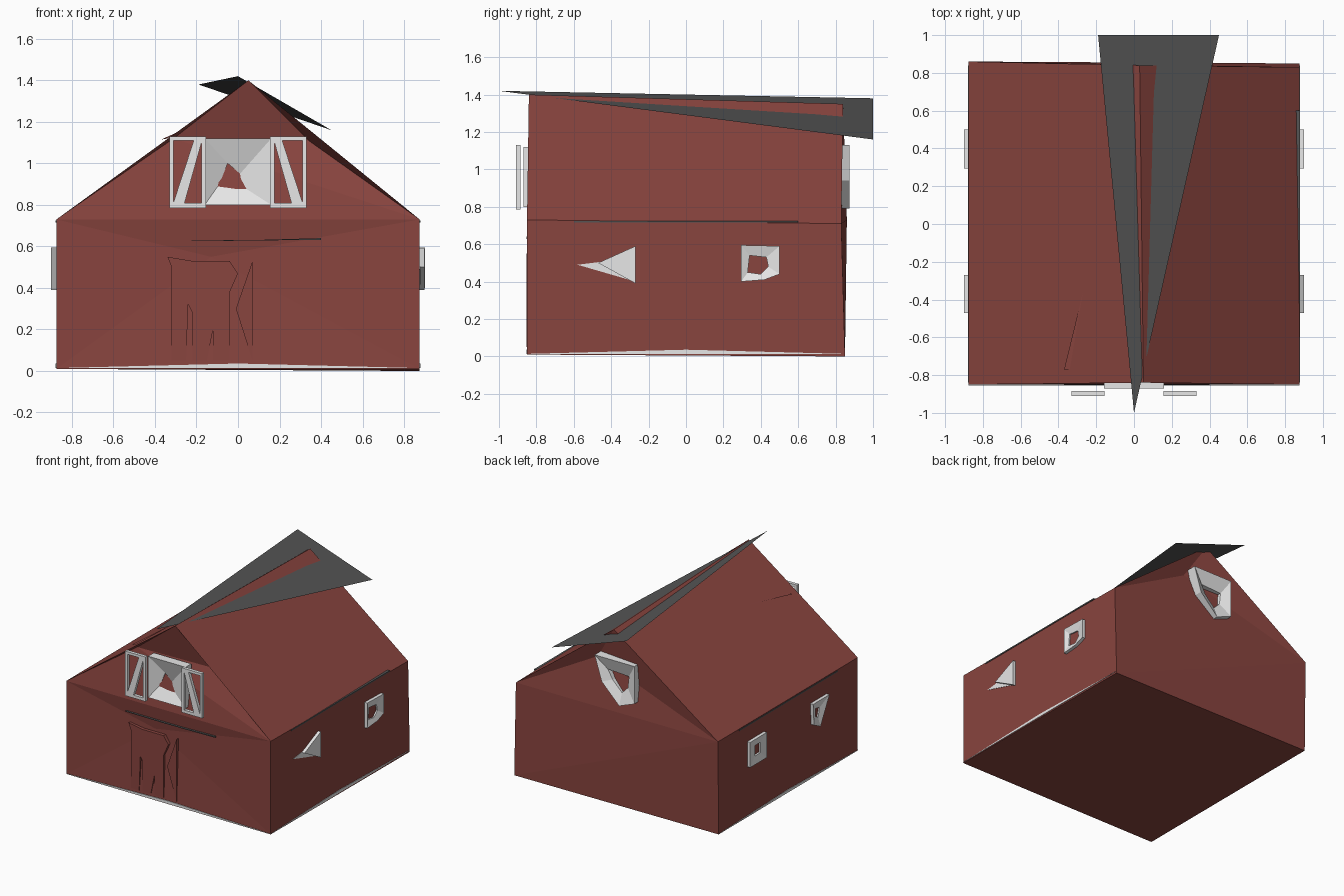
import bpy
import bmesh

cube = bpy.data.objects.get("Cube")
if cube:
    bpy.data.objects.remove(cube, do_unlink=True)


def material(name, rgb):
    m = bpy.data.materials.new(name)
    m.use_nodes = True
    m.diffuse_color = (*rgb, 1)
    m.node_tree.nodes["Principled BSDF"].inputs["Base Color"].default_value = (*rgb, 1)
    return m


RED = material("barn_red", (0.25, 0.058, 0.049))
WHITE = material("trim_white", (0.8, 0.8, 0.8))
GREY = material("roof_grey", (0.09, 0.09, 0.09))


def build(name, verts, faces, mat):
    bm = bmesh.new()
    vs = [bm.verts.new(v) for v in verts]
    for f in faces:
        bm.faces.new([vs[i] for i in f])
    bmesh.ops.recalc_face_normals(bm, faces=bm.faces)
    mesh = bpy.data.meshes.new(name)
    bm.to_mesh(mesh)
    bm.free()
    mesh.materials.append(mat)
    ob = bpy.data.objects.new(name, mesh)
    bpy.context.collection.objects.link(ob)
    return ob


# Wall placement: u along the wall, v up, d outwards
W, D, EAVE = 0.875, 0.85, 0.73
def front(u, v, d): return (u, -D - d, v)
def back(u, v, d): return (u, D - 0.01 + d, v)
def left(u, v, d): return (W + d, u, v)
def right(u, v, d): return (-W - d, u, v)


def loop_quads(a, b, n):
    return [(a + i, a + (i + 1) % n, b + (i + 1) % n, b + i) for i in range(n)]


def slab(name, place, pts, mat, d0=-0.02, d1=0.004):
    n = len(pts)
    verts = [place(u, v, d) for d in (d0, d1) for u, v in pts]
    faces = [tuple(range(n)), tuple(range(n, 2 * n))] + loop_quads(0, n, n)
    return build(name, verts, faces, mat)


def rect(u0, u1, v0, v1):
    return [(u0, v0), (u1, v0), (u1, v1), (u0, v1)]


def frame(name, place, outer, inner, skirt, rim, sunk):
    # Outer skirt, sloping funnel to the opening, and its inner lip
    n = len(outer)
    verts = [place(u, v, skirt) for u, v in outer]
    verts += [place(u, v, rim) for u, v in outer]
    verts += [place(u, v, sunk) for u, v in inner]
    verts += [place(u, v, skirt) for u, v in inner]
    faces = [f for k in range(3) for f in loop_quads(k * n, k * n + n, n)]
    return build(name, verts, faces, WHITE)


# Barn body with dented front and back walls
body = [
    (-W, -D, 0.01), (W, -D, 0.01), (W, D, 0), (-W, D, 0.01),
    (-W, -D, EAVE), (W, -D, EAVE), (W, 0.83, 0.71), (-W, 0.86, EAVE),
    (0.05, -0.84, 1.4), (0.03, 0.84, 1.35),
    (-0.13, -0.825, 0.55), (-0.31, -0.79, 1.12), (0.34, -0.75, 1.11),
    (0.2, 0.79, 1.08),
]
build("barn_body", body, [
    (0, 3, 2, 1),
    (0, 1, 10), (0, 10, 4), (1, 5, 10), (4, 10, 5),
    (4, 5, 11), (5, 12, 11), (4, 11, 8), (5, 8, 12), (8, 11, 12),
    (2, 3, 7), (2, 7, 6), (6, 7, 13), (7, 9, 13), (9, 6, 13),
    (0, 4, 7, 3), (1, 2, 6, 5),
    (4, 8, 9, 7), (5, 6, 9, 8),
], RED)

# Tilted ridge sheet and the small fold on the roof
build("ridge_sheet", [(0, -1, 1.42), (-0.19, 1, 1.38), (0.45, 1, 1.16)], [(0, 1, 2)], GREY)
build("roof_fold", [(-0.37, -0.77, 1.115), (-0.34, -0.77, 1.12), (-0.27, -0.36, 1.16)],
      [(0, 1, 2)], RED)

# Foundation slivers, eave strips and front ledge
for side, place, half in (("front", front, W), ("left", left, 0.84), ("right", right, 0.84)):
    slab(side + "_foundation", place,
         [(-half, 0.014), (half, 0.014), (0, 0.036)], WHITE)
for side, place in (("left", left), ("right", right)):
    slab(side + "_eave_strip", place, rect(-0.6, 0.6, 0.715, 0.725), GREY)
slab("front_ledge", front, [(-0.37, 0.632), (0.4, 0.632), (0.4, 0.64), (-0.05, 0.627)],
     GREY, -0.03, 0.003)

# Broken door boards
boards = {
    "door_left_board": [(-0.32, 0.05), (-0.25, 0.05), (-0.24, 0.32), (-0.22, 0.28),
                        (-0.22, 0.53), (-0.34, 0.55), (-0.32, 0.5)],
    "door_middle_board": [(-0.22, 0.05), (-0.15, 0.05), (-0.12, 0.2), (-0.12, 0.53), (-0.22, 0.53)],
    "door_right_board": [(-0.12, 0.05), (-0.04, 0.05), (-0.04, 0.38), (0, 0.47),
                         (-0.04, 0.53), (-0.12, 0.53)],
    "door_splinter": [(0.07, 0.05), (0.07, 0.53), (-0.01, 0.3)],
}
for name, pts in boards.items():
    slab(name, front, pts, RED, -0.03, 0.002)

# Loft shutters: thin frame with a diagonal brace
for side, s in (("right", -1), ("left", 1)):
    parts = {
        "inner_post": rect(0.155, 0.175, 0.79, 1.13),
        "outer_post": rect(0.31, 0.33, 0.79, 1.13),
        "top_rail": rect(0.155, 0.33, 1.11, 1.13),
        "bottom_rail": rect(0.155, 0.33, 0.785, 0.808),
        "brace": [(0.17, 1.12), (0.21, 1.12), (0.315, 0.8), (0.26, 0.8)],
    }
    for part, pts in parts.items():
        slab(f"{side}_shutter_{part}", front, [(s * u, v) for u, v in pts],
             WHITE, 0.035, 0.06)

# Crumpled loft window and back window
frame("loft_window", front, rect(-0.16, 0.16, 0.8, 1.12),
      [(-0.09, 0.9), (0.02, 0.89), (0.01, 0.95), (-0.05, 1.0)], -0.05, 0.02, -0.03)
frame("back_window", back,
      [(-0.17, 1.13), (0.17, 1.13), (0.11, 0.94), (-0.04, 0.79), (-0.17, 0.84)],
      [(-0.1, 1.02), (0.08, 1.03), (0.04, 0.96), (-0.04, 0.88), (-0.09, 0.93)],
      -0.05, 0.035, 0.0)

# Side windows: square ones at the back, wedge-shaped ones at the front
square = rect(0.295, 0.5, 0.4, 0.595)
frame("left_back_window", left,
      [(0.295, 0.4), (0.42, 0.41), (0.5, 0.44), (0.5, 0.59), (0.295, 0.595)],
      [(0.33, 0.45), (0.4, 0.44), (0.44, 0.48), (0.43, 0.53), (0.34, 0.54)], -0.01, 0.025, 0.01)
frame("right_back_window", right, square, rect(0.36, 0.43, 0.46, 0.54), -0.01, 0.025, 0.015)
slab("left_front_window", left, [(-0.47, 0.5), (-0.27, 0.39), (-0.27, 0.59)], WHITE, -0.01, 0.024)
slab("left_front_window_shard", left, [(-0.58, 0.49), (-0.27, 0.4), (-0.42, 0.51)], WHITE, -0.01, 0.003)
frame("right_front_window", right, [(-0.47, 0.595), (-0.27, 0.595), (-0.28, 0.43), (-0.36, 0.39)],
      [(-0.37, 0.53), (-0.32, 0.54), (-0.32, 0.48), (-0.35, 0.46)], -0.01, 0.025, 0.01)
